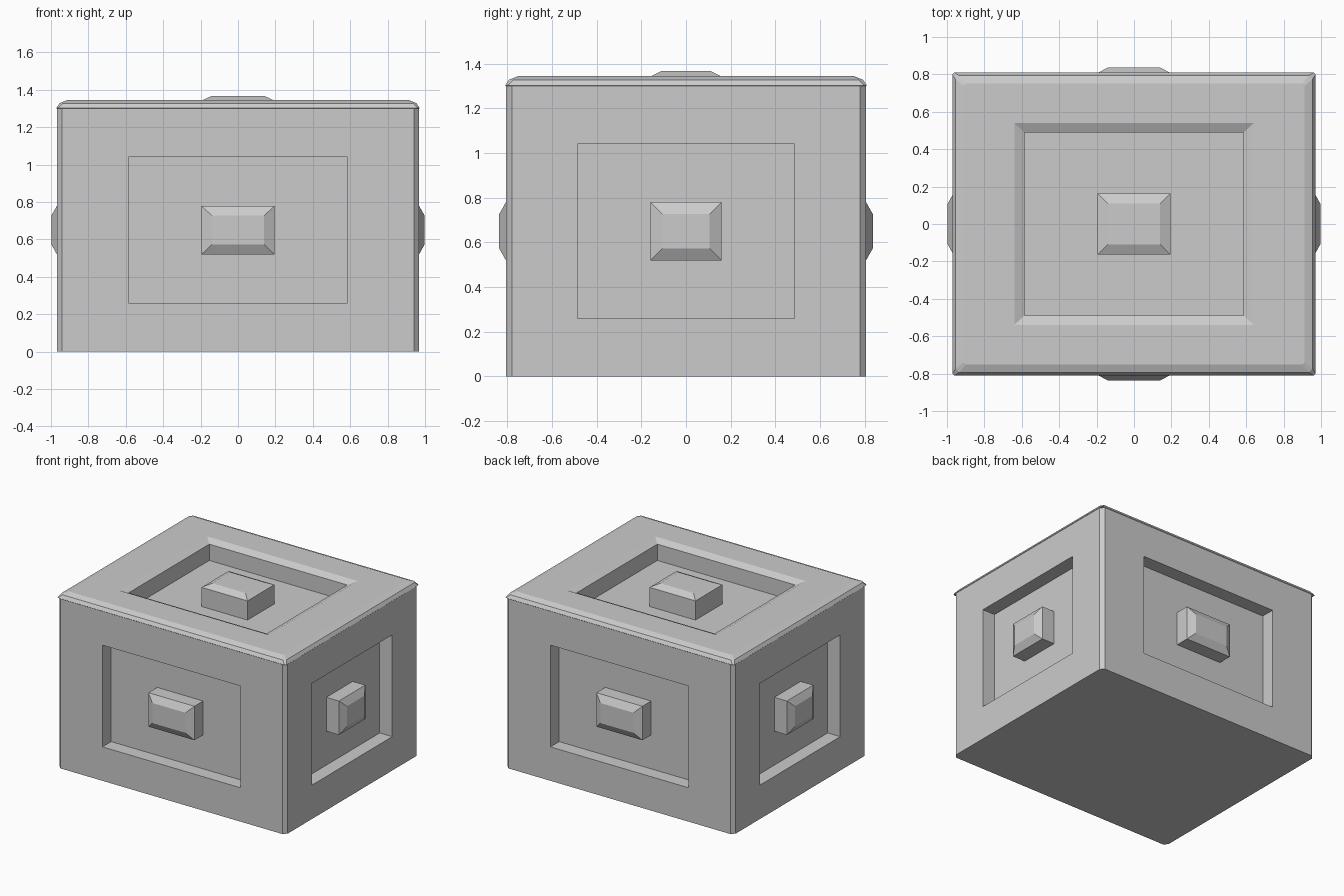
import bpy, bmesh
from math import pi
from mathutils import Matrix

if "Cube" in bpy.data.objects:
    bpy.data.objects.remove(bpy.data.objects["Cube"])


def loft(name, rings, matrix=Matrix()):
    """Closed solid through rectangles (half_u, half_v, w, corner_cut)."""
    bm = bmesh.new()
    loops = []
    for a, b, w, c in rings:
        if c:
            pts = [(a - c, -b), (a, -b + c), (a, b - c), (a - c, b),
                   (-a + c, b), (-a, b - c), (-a, -b + c), (-a + c, -b)]
        else:
            pts = [(a, -b), (a, b), (-a, b), (-a, -b)]
        loops.append([bm.verts.new(matrix @ Matrix.Translation((u, v, w)).translation)
                      for u, v in pts])
    n = len(loops[0])
    for lo, hi in zip(loops, loops[1:]):
        for i in range(n):
            j = (i + 1) % n
            bm.faces.new((lo[i], lo[j], hi[j], hi[i]))
    bm.faces.new(loops[0][::-1])
    bm.faces.new(loops[-1])
    bmesh.ops.recalc_face_normals(bm, faces=bm.faces)
    mesh = bpy.data.meshes.new(name)
    bm.to_mesh(mesh)
    bm.free()
    obj = bpy.data.objects.new(name, mesh)
    bpy.context.collection.objects.link(obj)
    return obj


# Box body with cut vertical corners and a softened lid edge
body = loft("box_body", [
    (0.968, 0.807, 0.0, 0.027), (0.968, 0.807, 1.30, 0.027),
    (0.971, 0.810, 1.303, 0.010), (0.955, 0.794, 1.328, 0.020),
    (0.912, 0.752, 1.345, 0.012)])


def knob(name, a, b, base, shoulder, tip, matrix=Matrix()):
    loft(name, [(a, b, base, 0), (a, b, shoulder, 0),
                (a - 0.055, b - 0.053, tip, 0)], matrix)


cutters = []
# Side panels: recess and knob on all four walls
for i, side in enumerate(("front", "right", "back", "left")):
    m = (Matrix.Rotation(i * pi / 2, 4, 'Z') @ Matrix.Translation((0, 0, 0.65))
         @ Matrix.Rotation(pi / 2, 4, 'X'))
    half, knob_half, wall = ((0.585, 0.195, 0.807), (0.486, 0.16, 0.968))[i % 2]
    cutters.append(loft(side + "_recess_cutter",
                        [(half, 0.39, wall - 0.106, 0), (half, 0.39, wall + 0.1, 0)], m))
    knob(side + "_knob", knob_half, 0.13, wall - 0.116, wall, wall + 0.03, m)

# Top panel: recess with a bevelled rim, and knob
cutters.append(loft("top_recess_cutter", [
    (0.585, 0.488, 1.195, 0), (0.585, 0.488, 1.32, 0), (0.695, 0.592, 1.37, 0)]))
knob("top_knob", 0.195, 0.163, 1.185, 1.342, 1.368)

# Cut the recesses
for cutter in cutters:
    cutter.hide_render = True
    cutter.display_type = 'WIRE'
    mod = body.modifiers.new(cutter.name, 'BOOLEAN')
    mod.operation = 'DIFFERENCE'
    mod.solver = 'EXACT'
    mod.object = cutter
